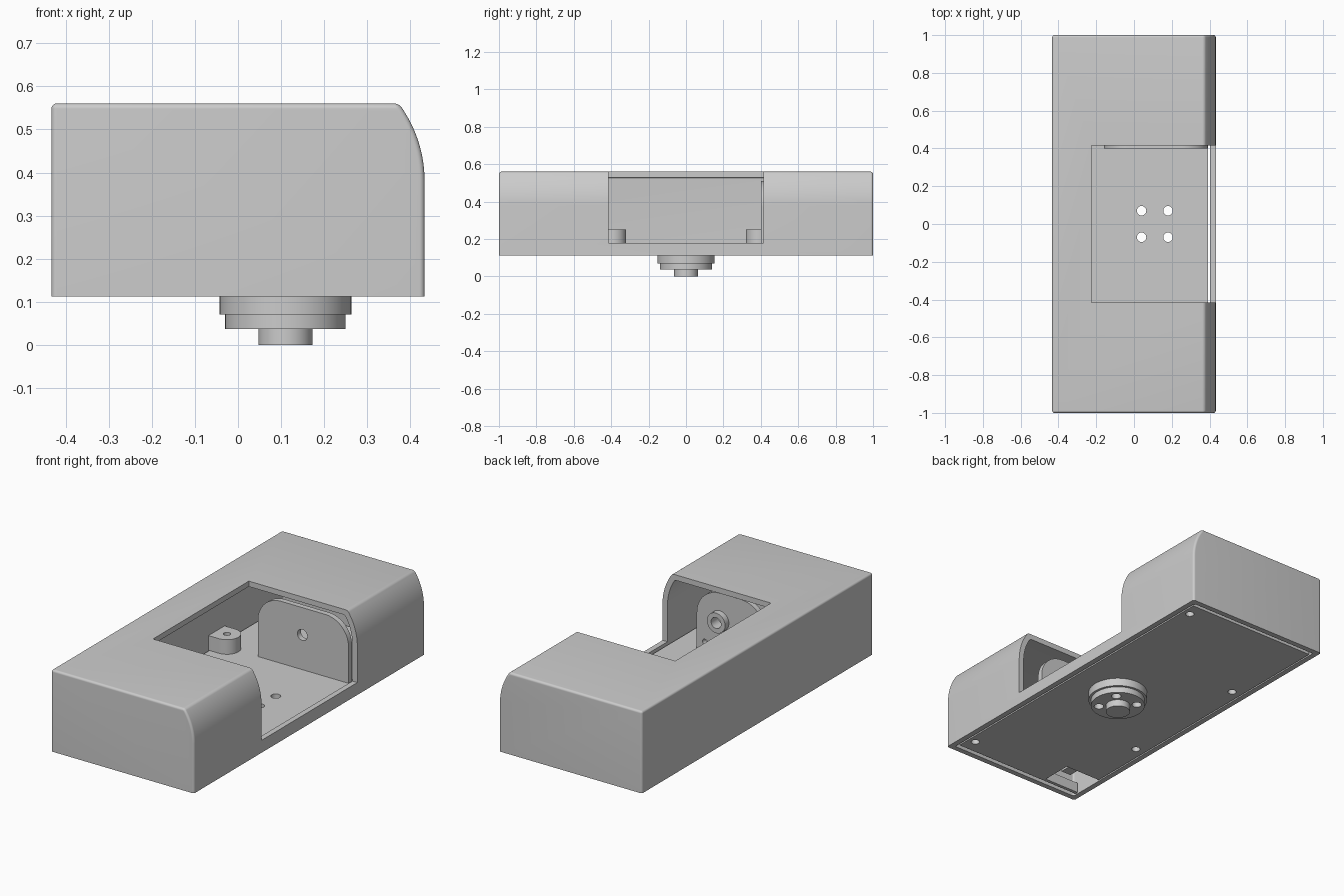
import bpy, bmesh, math
from mathutils import Vector

if "Cube" in bpy.data.objects:
    bpy.data.objects.remove(bpy.data.objects["Cube"])

grey = bpy.data.materials.new("plain grey")
grey.use_nodes = True
GREY = (0.6, 0.6, 0.6, 1)
grey.diffuse_color = GREY
grey.node_tree.nodes["Principled BSDF"].inputs["Base Color"].default_value = GREY


def finish(name, bm):
    bmesh.ops.recalc_face_normals(bm, faces=bm.faces)
    mesh = bpy.data.meshes.new(name)
    bm.to_mesh(mesh)
    bm.free()
    mesh.materials.append(grey)
    obj = bpy.data.objects.new(name, mesh)
    bpy.context.collection.objects.link(obj)
    return obj


def extrude(name, points, axis, low, high):
    """Extrude a 2D outline along y (points are x, z) or z (points are x, y)."""
    bm = bmesh.new()
    place = (lambda p: (p[0], low, p[1])) if axis == "y" else (lambda p: (p[0], p[1], low))
    face = bm.faces.new([bm.verts.new(place(p)) for p in points])
    top = bmesh.ops.extrude_face_region(bm, geom=[face])["geom"]
    shift = Vector((0, high - low, 0)) if axis == "y" else Vector((0, 0, high - low))
    bmesh.ops.translate(bm, verts=[v for v in top if isinstance(v, bmesh.types.BMVert)], vec=shift)
    return finish(name, bm)


def arc(cx, cy, r, start, end, steps=16):
    angles = [math.radians(start + (end - start) * i / steps) for i in range(steps + 1)]
    return [(cx + r * math.cos(a), cy + r * math.sin(a)) for a in angles]


def box(name, x0, x1, y0, y1, z0, z1):
    return extrude(name, [(x0, y0), (x1, y0), (x1, y1), (x0, y1)], "z", z0, z1)


def disc(name, x, y, r, z0, z1, axis="z"):
    return extrude(name, arc(x, y, r, 0, 360, 48)[:-1], axis, z0, z1)


def cut(obj, *cutters):
    for cutter in cutters:
        mod = obj.modifiers.new("cut", "BOOLEAN")
        mod.operation = "DIFFERENCE"
        mod.solver = "EXACT"
        mod.object = cutter
        bpy.context.view_layer.objects.active = obj
        bpy.ops.object.modifier_apply(modifier=mod.name)
        bpy.data.objects.remove(cutter)


def body(name, inset, bottom, end, radius):
    """Box with a bowed +x shoulder and rounded top and upright edges."""
    side, top = 0.433 - inset, 0.56 - inset
    r = 0.3 - inset
    peak = math.degrees(math.asin((top - 0.38) / r))
    outline = [(-side, bottom), (side, bottom)] + arc(0.133, 0.38, r, 0, peak) + [(-side, top)]
    obj = extrude(name, outline, "y", -end, end)
    bm = bmesh.new()
    bm.from_mesh(obj.data)
    edges = [e for e in bm.edges if max(v.co.z for v in e.verts) > bottom + 0.01
             and e.calc_face_angle(0) > 0.4]
    bmesh.ops.bevel(bm, geom=edges, offset=radius, segments=8, profile=0.5,
                    affect="EDGES", clamp_overlap=True)
    bmesh.ops.recalc_face_normals(bm, faces=bm.faces)
    bm.to_mesh(obj.data)
    bm.free()
    return obj


# Hollow housing with a window through the roof and one side
housing = body("housing", 0, 0.112, 1.0, 0.05)
cut(housing, body("cavity", 0.03, 0.0, 0.97, 0.025),
    box("window", -0.225, 0.6, -0.415, 0.415, 0.18, 0.7))

# Base plate with the stepped turning spigot beneath
base_plate = box("base_plate", -0.397, 0.392, -0.948, 0.948, 0.114, 0.17)
spigot = [disc("upper_flange", 0.11, 0, 0.153, 0.07, 0.114),
          disc("lower_flange", 0.11, 0, 0.14, 0.037, 0.07),
          disc("spigot_tip", 0.11, 0, 0.063, 0, 0.037)]

# Four through holes around the spigot
for part in [base_plate] + spigot[:2]:
    for x in (0.04, 0.18):
        for y in (-0.07, 0.07):
            cut(part, disc("hole", x, y, 0.025, 0.02, 0.2))

# Screw holes and cable cutout in the base plate
posts = [(-0.34, 0.39), (-0.34, -0.39), (0.35, 0.87), (0.35, -0.87)]
for x, y in posts:
    cut(base_plate, disc("hole", x, y, 0.022, 0.05, 0.2))
cut(base_plate, box("cutout", -0.45, -0.18, -0.93, -0.76, 0.05, 0.2))
box("cable_tongue", -0.28, -0.22, -0.85, -0.74, 0.14, 0.165)

# Round-nosed screw posts growing from the side walls
for i, (x, y) in enumerate(posts):
    wall = math.copysign(0.41, x)
    start = -90 if x < 0 else 90
    nose = arc(x, y, 0.07 if x < 0 else 0.05, start, start + 180)
    post = extrude(f"screw_post_{i + 1}", [(wall, nose[0][1])] + nose + [(wall, nose[-1][1])],
                   "z", 0.17, 0.25)
    cut(post, disc("hole", x, y, 0.018, 0.1, 0.3))


def bracket(name, x0, x1, y0, y1):
    r = 0.14
    outline = [(x0, 0.17), (x1, 0.17)] + arc(x1 - r, 0.51 - r, r, 0, 90) + arc(x0 + r, 0.51 - r, r, 90, 180)
    plate = extrude(name, outline, "y", y0, y1)
    cut(plate, disc("hole", 0.11, 0.36, 0.03, y0 - 0.1, y1 + 0.1, "y"))
    return plate


# Upright pivot brackets at the two ends of the window
bracket("back_bracket", -0.16, 0.39, 0.4, 0.43)
front_bracket = bracket("front_bracket", -0.16, 0.25, -0.48, -0.45)
cut(front_bracket, disc("hole", 0.2, 0.22, 0.015, -0.6, -0.3, "y"))
bearing = disc("bearing_collar", 0.11, 0.36, 0.055, -0.45, -0.417, "y")
cut(bearing, disc("hole", 0.11, 0.36, 0.03, -0.6, -0.3, "y"))

# Smooth the rounded surfaces, keep the corners sharp
for obj in bpy.context.collection.objects:
    if obj.type == "MESH" and grey.name in obj.data.materials:
        bpy.ops.object.select_all(action="DESELECT")
        obj.select_set(True)
        bpy.context.view_layer.objects.active = obj
        bpy.ops.object.shade_smooth_by_angle(angle=math.radians(30))
